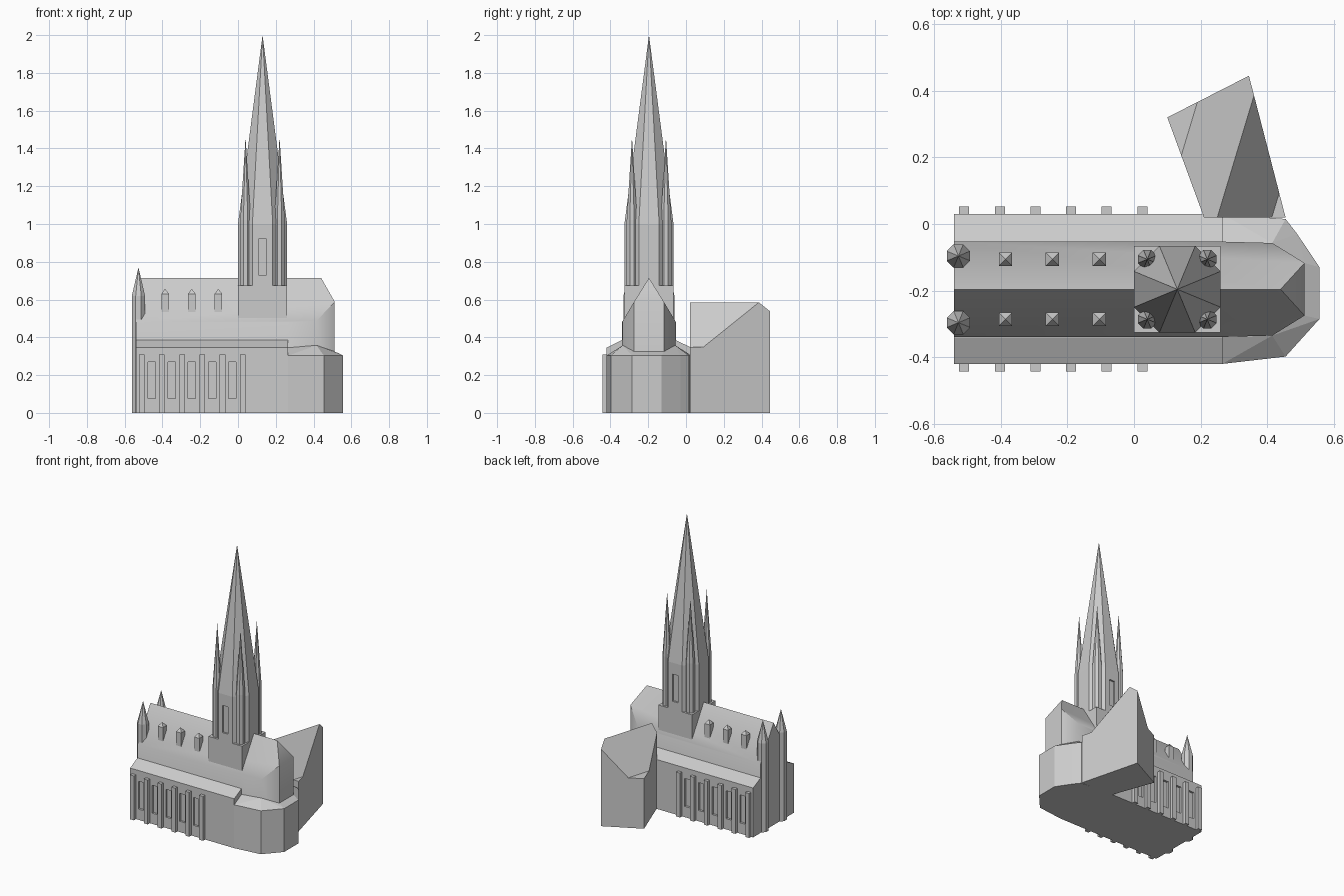
import bpy, bmesh, math
from mathutils import Vector

if "Cube" in bpy.data.objects:
    bpy.data.objects.remove(bpy.data.objects["Cube"])

stone = bpy.data.materials.new("grey_stone")
stone.diffuse_color = (0.6, 0.6, 0.6, 1)
stone.use_nodes = True
stone.node_tree.nodes["Principled BSDF"].inputs["Base Color"].default_value = stone.diffuse_color
CY = -0.196  # long axis of the church


def finish(name, bm):
    bmesh.ops.recalc_face_normals(bm, faces=bm.faces)
    me = bpy.data.meshes.new(name)
    bm.to_mesh(me)
    bm.free()
    ob = bpy.data.objects.new(name, me)
    bpy.context.collection.objects.link(ob)
    me.materials.append(stone)
    return ob


def hull(name, pts):
    """Convex solid through the given points."""
    bm = bmesh.new()
    for p in pts:
        bm.verts.new(p)
    res = bmesh.ops.convex_hull(bm, input=bm.verts)
    junk = {g for g in res["geom_interior"] + res["geom_unused"]
            if isinstance(g, bmesh.types.BMVert)}
    bmesh.ops.delete(bm, geom=list(junk), context="VERTS")
    bmesh.ops.dissolve_limit(bm, angle_limit=0.01, verts=bm.verts, edges=bm.edges)
    return finish(name, bm)


def box(name, x0, x1, y0, y1, z0, z1, tip=None):
    """Box, with an optional pyramid point on top."""
    pts = [(x, y, z) for x in (x0, x1) for y in (y0, y1) for z in (z0, z1)]
    if tip:
        pts.append(((x0 + x1) / 2, (y0 + y1) / 2, tip))
    return hull(name, pts)


def turret(name, x, y, flat, z0, z1, tip):
    """Octagonal shaft with a pointed top; flat = half width across flats."""
    r = flat / math.cos(math.pi / 8)
    ring = [(x + r * math.cos((k + .5) * math.pi / 4),
             y + r * math.sin((k + .5) * math.pi / 4)) for k in range(8)]
    return hull(name, [(a, b, z) for a, b in ring for z in (z0, z1)] + [(x, y, tip)])


def cut(target, cutters):
    for c in cutters:
        m = target.modifiers.new("recess", "BOOLEAN")
        m.operation, m.solver, m.object = "DIFFERENCE", "EXACT", c
    dg = bpy.context.evaluated_depsgraph_get()
    me = bpy.data.meshes.new_from_object(target.evaluated_get(dg))
    target.modifiers.clear()
    target.data = me
    for c in cutters:
        bpy.data.objects.remove(c)


# Side aisles with shallow lean-to roofs and recessed windows
section = [(-.42, 0), (-.42, .345), (-.34, .385), (-.055, .385), (.03, .345), (.03, 0)]
aisles = hull("aisles", [(x, y, z) for x in (-.54, .265) for y, z in section])
cutters = []
for i in range(5):
    x = -.457 + .1065 * i
    for y in (-.42, .03):
        cutters.append(box("window_cutter", x - .02, x + .02, y - .015, y + .015, .075, .27))
cutters.append(box("door_cutter", -.56, -.525, CY - .035, CY + .035, .02, .2))
cut(aisles, cutters)

# Buttresses
for i in range(6):
    x = -.51 + .107 * i
    box("buttress_south", x - .015, x + .015, -.443, -.41, 0, .31)
    box("buttress_north", x - .015, x + .015, .02, .052, 0, .31)

# Nave with steep roof, ending in a faceted apse
pts = [(-.54, CY, .715), (.44, CY, .715)]
for s in (-1, 1):
    for x, w, z in ((-.54, .143, .48), (.265, .143, .48), (.415, .139, .487), (.512, .079, .588)):
        pts += [(x, CY + s * w, z), (x, CY + s * w, .02)]
nave = hull("nave", pts)

# Low ring around the apse
outer = [(.265, -.42), (.455, -.398), (.557, -.285), (.557, -.13), (.49, -.03),
         (.455, .015), (.265, .03)]
inner = [(.265, -.34, .345), (.415, -.335, .358), (.512, -.275, .325),
         (.512, -.117, .325), (.415, -.057, .358), (.265, -.055, .345)]
hull("ambulatory", [(x, y, z) for x, y in outer for z in (0, .303)] + inner)

# Skewed north wing: prism cut along ridge and eaves, heights set by distance to ridge
bm = bmesh.new()
plan = [(.21, .02), (.455, .02), (.345, .445), (.10, .32)]
top = bm.faces.new([bm.verts.new((x, y, .35)) for x, y in plan])
across = Vector((.365, -.11, 0)).normalized()
ridge = Vector((.25, .02, 0))
for d in (-.157, 0, .157):
    bmesh.ops.bisect_plane(bm, geom=bm.verts[:] + bm.edges[:] + bm.faces[:],
                           plane_co=ridge + across * d, plane_no=across)
base = bmesh.ops.extrude_face_region(bm, geom=bm.faces[:])["geom"]
raised = [g for g in base if isinstance(g, bmesh.types.BMVert)]
for v in bm.verts:
    if v not in raised:
        v.co.z = 0
for v in raised:
    d = abs((Vector((v.co.x, v.co.y, 0)) - ridge).dot(across))
    v.co.z = .585 - 1.5 * min(d, .157)
finish("north_wing", bm)

# Crossing tower, octagonal lantern with spire, corner pinnacles
TX = .13
box("tower_base", 0, .26, CY - .13, CY + .13, .1, .675)
spire = turret("spire", TX, CY, .13, .67, 1.0, 2.0)
cut(spire, [box("slot_cutter", TX - .022, TX + .022, CY + s * .13 - .012, CY + s * .13 + .012,
                .73, .92) for s in (-1, 1)])
for sx in (-1, 1):
    for sy in (-1, 1):
        turret("pinnacle", TX + sx * .09, CY + sy * .09, .028, .67, 1.02, 1.46)

# West front stair turrets and roof dormers
for s in (-1, 1):
    turret("west_turret", -.527, CY + s * .1, .035, 0, .62, .77)
    for x in (-.386, -.245, -.104):
        y = CY + s * .09
        box("dormer", x - .02, x + .02, y - .02, y + .02, .5, .63, .657)

# Soft blend between nave wall and roof
bpy.context.view_layer.objects.active = nave
nave.select_set(True)
bpy.ops.object.shade_smooth_by_angle(angle=math.radians(35))
